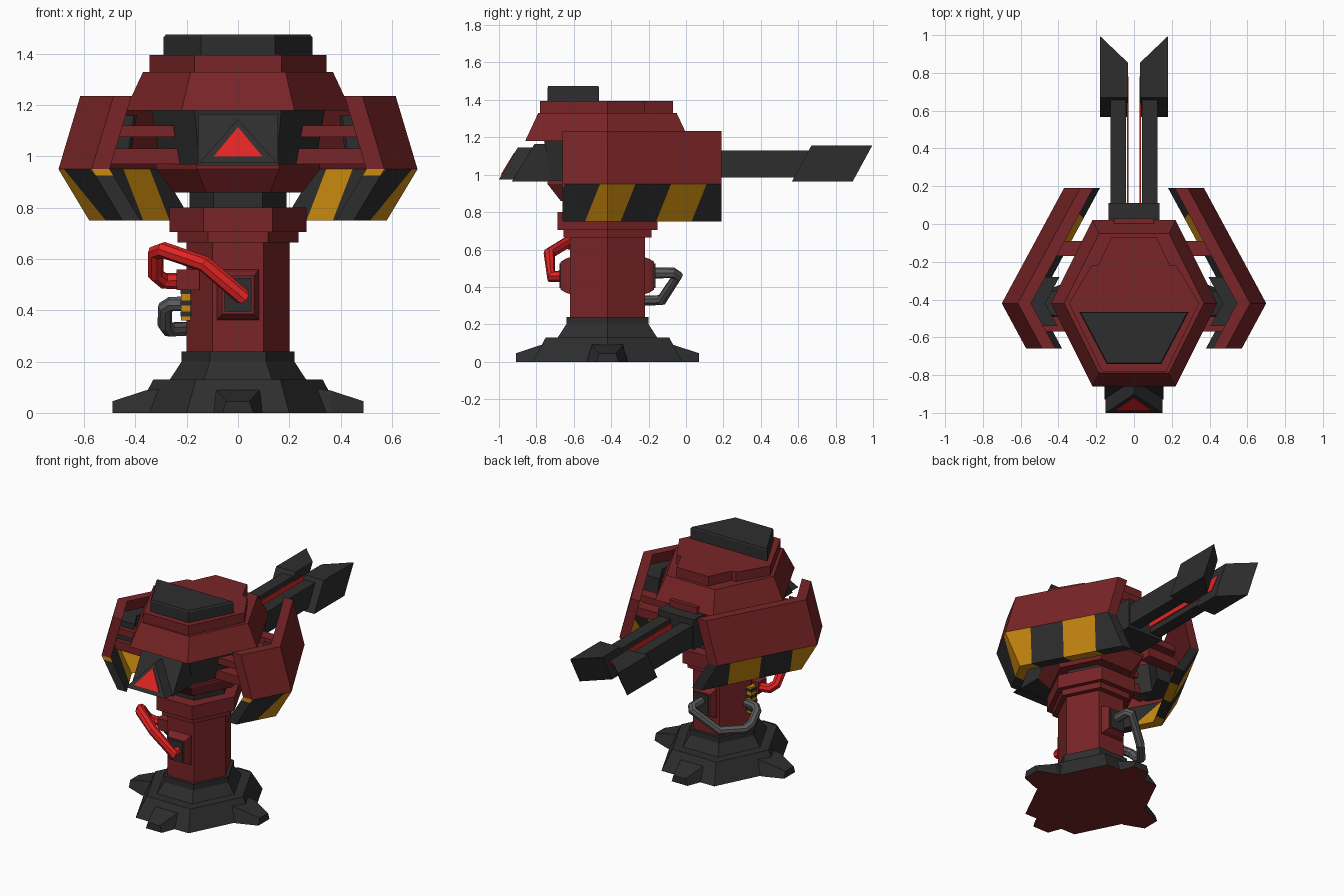
import bpy, bmesh, math
from mathutils import Vector

cube = bpy.data.objects.get("Cube")
if cube:
    bpy.data.objects.remove(cube, do_unlink=True)

CY = -0.42  # depth of the column axis


def material(name, r, g, b):
    m = bpy.data.materials.new(name)
    m.use_nodes = True
    m.diffuse_color = (r, g, b, 1)
    bsdf = next(n for n in m.node_tree.nodes if n.type == 'BSDF_PRINCIPLED')
    bsdf.inputs["Base Color"].default_value = (r, g, b, 1)
    return m


RED = material("dark red", 0.19, 0.018, 0.02)
DARK = material("charcoal", 0.027, 0.027, 0.027)
GLOW = material("bright red", 0.75, 0.017, 0.017)
YELLOW = material("hazard yellow", 0.6, 0.26, 0.005)
GREY = material("hose grey", 0.11, 0.11, 0.115)


def skin(name, rings, *mats, edit=None):
    """Join equal rings of points into one closed solid."""
    bm = bmesh.new()
    vs = [[bm.verts.new(p) for p in ring] for ring in rings]
    n = len(vs[0])
    for a, b in zip(vs, vs[1:]):
        for i in range(n):
            j = (i + 1) % n
            bm.faces.new((a[i], a[j], b[j], b[i]))
    bm.faces.new(vs[0])
    bm.faces.new(vs[-1])
    bmesh.ops.recalc_face_normals(bm, faces=bm.faces)
    if edit:
        edit(bm)
    me = bpy.data.meshes.new(name)
    bm.to_mesh(me)
    bm.free()
    for m in mats:
        me.materials.append(m)
    ob = bpy.data.objects.new(name, me)
    bpy.context.collection.objects.link(ob)
    return ob


def box(name, x, y, z, *mats, edit=None):
    return skin(name, [[(x[0], y[0], h), (x[1], y[0], h), (x[1], y[1], h), (x[0], y[1], h)]
                       for h in z], *mats, edit=edit)


def slab(name, outline, levels, mat):
    """Raise a half outline, mirrored across x, through (height, scale) levels."""
    pts = outline + [(-x, y) for x, y in reversed(outline)]
    cy = sum(p[1] for p in pts) / len(pts)
    return skin(name, [[(x * s, cy + (y - cy) * s, z) for x, y in pts] for z, s in levels], mat)


def hexes(name, levels, *mats, edit=None):
    """Stack six-sided rings given as (height, radius)."""
    shape = [(1, 0), (0.5, 1), (-0.5, 1), (-1, 0), (-0.5, -1), (0.5, -1)]
    return skin(name, [[(r * x, CY + r * y, z) for x, y in shape] for z, r in levels],
                *mats, edit=edit)


def stripes(step, lean, start):
    """Cut slanted bands along y and colour every other one."""
    def edit(bm):
        normal = Vector((0, 1, -lean))
        for k in range(-8, 9):
            bmesh.ops.bisect_plane(bm, geom=bm.verts[:] + bm.edges[:] + bm.faces[:],
                                   plane_co=(0, start + k * step, 0.75), plane_no=normal)
        for f in bm.faces:
            c = f.calc_center_median()
            t = c.y - start - lean * (c.z - 0.75)
            f.material_index = math.floor(t / step) % 2
    return edit


def tube(name, points, radius, mat):
    cu = bpy.data.curves.new(name, 'CURVE')
    cu.dimensions = '3D'
    cu.bevel_depth = radius
    cu.bevel_resolution = 2
    cu.use_fill_caps = True
    sp = cu.splines.new('POLY')
    sp.points.add(len(points) - 1)
    for p, co in zip(sp.points, points):
        p.co = (*co, 1)
    sp.use_smooth = False
    cu.materials.append(mat)
    ob = bpy.data.objects.new(name, cu)
    bpy.context.collection.objects.link(ob)


# Base with a red underside, and four feet
def red_bottom(bm):
    for f in bm.faces:
        f.material_index = 1 if f.normal.z < -0.9 else 0


hexes("base", [(0, 0.4), (0.13, 0.33), (0.131, 0.265), (0.2, 0.22), (0.24, 0.22)],
      DARK, RED, edit=red_bottom)
for k in range(4):
    c, s = [(1, 0), (0, 1), (-1, 0), (0, -1)][k]
    rings = []
    for r, w, h in [(0.25, 0.11, 0.1), (0.36, 0.11, 0.088), (0.49, 0.06, 0.045)]:
        rings.append([(c * r - s * u, CY + s * r + c * u, z)
                      for u, z in [(-w, 0), (w, 0), (w * 0.75, h), (-w * 0.75, h)]])
    skin(f"foot_{k + 1}", rings, DARK, RED, edit=red_bottom)

# Column, collars and neck
hexes("column", [(0.23, 0.2), (0.67, 0.2)], RED)
hexes("lower_collar", [(0.665, 0.235), (0.71, 0.235)], RED)
hexes("upper_collar", [(0.705, 0.268), (0.8, 0.268)], RED)
hexes("neck", [(0.79, 0.19), (0.88, 0.19)], DARK)

# Head: bowl, dark core, sloped shell, top plate and hatch
hexes("head_bowl", [(0.86, 0.25), (0.95, 0.32), (0.97, 0.32)], RED)
hexes("head_core", [(0.96, 0.3), (1.19, 0.34)], DARK)
hexes("head_shell", [(1.18, 0.44), (1.33, 0.37)], RED)
slab("top_plate", [(0.17, -0.78), (0.345, CY), (0.225, -0.22), (0.19, -0.22), (0.12, -0.07)],
     [(1.32, 1), (1.395, 1)], RED)
slab("top_hatch", [(0.145, -0.74), (0.29, -0.465)],
     [(1.38, 1), (1.465, 1), (1.475, 0.97)], DARK)

# Nose with a sensor frame and glowing triangle
skin("nose", [[(-0.155, f, z), (0.155, f, z), (0.155, -0.5, z), (-0.155, -0.5, z)]
              for z, f in [(0.965, -0.93), (1.165, -0.81)]], DARK)
skin("sensor_frame", [[(-0.15, y - 0.1, 0.975), (0.15, y - 0.1, 0.975), (0, y, 1.145)]
                      for y in (-0.9, -0.78)], DARK)
skin("sensor_light", [[(-0.095, y - 0.085, 1.0), (0.095, y - 0.085, 1.0), (0, y - 0.015, 1.115)]
                      for y in (-0.906, -0.9)], GLOW)

# Barrel mount and hood
box("barrel_mount", (-0.135, 0.135), (-0.25, 0.11), (0.965, 1.17), DARK)
box("barrel_hood", (-0.105, 0.105), (-0.1, 0.03), (1.16, 1.215), RED)

for side, s in (("left", 1), ("right", -1)):
    # Barrel rail, pointed prong and inner glow strip
    box(side + "_rail", (s * 0.042, s * 0.125), (0.05, 0.68), (0.985, 1.13), DARK)
    skin(side + "_prong", [[(s * 0.033, y, z), (s * 0.18, y, z),
                            (s * 0.18, y + 0.325, z), (s * 0.033, y + 0.185, z)]
                           for z, y in [(0.965, 0.567), (1.155, 0.67)]], DARK)
    skin(side + "_glow_strip", [[(s * x, 0.1, 1.02), (s * x, 0.72, 1.02),
                                 (s * x, 0.78, 1.1), (s * x, 0.1, 1.1)]
                                for x in (0.03, 0.038)], GLOW)

    # Bent side guard: red wall above, striped skirt below, dark lining inside
    def guard(name, section, ys, *mats, edit=None):
        rings = [[(s * (0.7 - 0.54 * abs(y - CY) + dx), y, z) for dx, z in section] for y in ys]
        skin(f"{side}_{name}", rings, *mats, edit=edit)

    span = (-0.66, CY, 0.19)
    guard("guard_wall", [(-0.085, 1.235), (0, 0.95), (-0.07, 0.95), (-0.155, 1.235)], span, RED)
    guard("guard_skirt", [(0, 0.95), (-0.12, 0.75), (-0.19, 0.75), (-0.07, 0.95)], span,
          YELLOW, DARK, edit=stripes(0.19, 0.4, -0.54))
    guard("guard_lining", [(-0.12, 1.16), (-0.07, 0.97), (-0.2, 0.97), (-0.23, 1.16)],
          (-0.54, CY, -0.28), DARK)

    # Struts joining the guard to the head
    for place, y, reach in (("front", -0.53, 0.53), ("rear", -0.13, 0.44)):
        for level, z in (("lower", (0.97, 1.03)), ("upper", (1.075, 1.12))):
            box(f"{side}_{place}_{level}_strut", (s * 0.2, s * reach),
                (y - 0.04, y + 0.04), z, RED)

# Hose sockets on the column
for place, d in (("front", -1), ("back", 1)):
    skin(place + "_socket", [[(x * w, CY + d * r, 0.46 + z * w) for x, z in
                              [(-1, -1.2), (1, -1.2), (1, 1.2), (-1, 1.2)]]
                             for r, w in [(0.19, 0.085), (0.225, 0.075), (0.25, 0.062)]], RED)
    box(place + "_socket_plate", (-0.052, 0.052), (CY + d * 0.249, CY + d * 0.256),
        (0.395, 0.525), DARK)
box("side_socket", (-0.24, -0.15), (-0.53, -0.44), (0.48, 0.56), RED)

# Striped marker on the column corner
box("warning_marker", (-0.222, -0.17), (-0.45, -0.39), (0.36, 0.54), YELLOW)
for k in range(4):
    z = 0.375 + k * 0.044
    box(f"marker_band_{k + 1}", (-0.224, -0.168), (-0.452, -0.388), (z, z + 0.02), DARK)

# Hoses
tube("red_hose", [(0.01, -0.64, 0.46), (0.015, -0.72, 0.455), (-0.13, -0.73, 0.58),
                  (-0.29, -0.64, 0.635), (-0.32, -0.59, 0.625), (-0.32, -0.52, 0.54),
                  (-0.29, -0.49, 0.515), (-0.17, -0.46, 0.515)], 0.032, GLOW)
tube("grey_hose", [(0, -0.18, 0.475), (0, -0.07, 0.475), (-0.02, -0.045, 0.46),
                   (-0.16, -0.13, 0.33), (-0.27, -0.25, 0.325), (-0.285, -0.3, 0.345),
                   (-0.285, -0.36, 0.41), (-0.26, -0.38, 0.425), (-0.16, -0.4, 0.425)],
     0.029, GREY)
